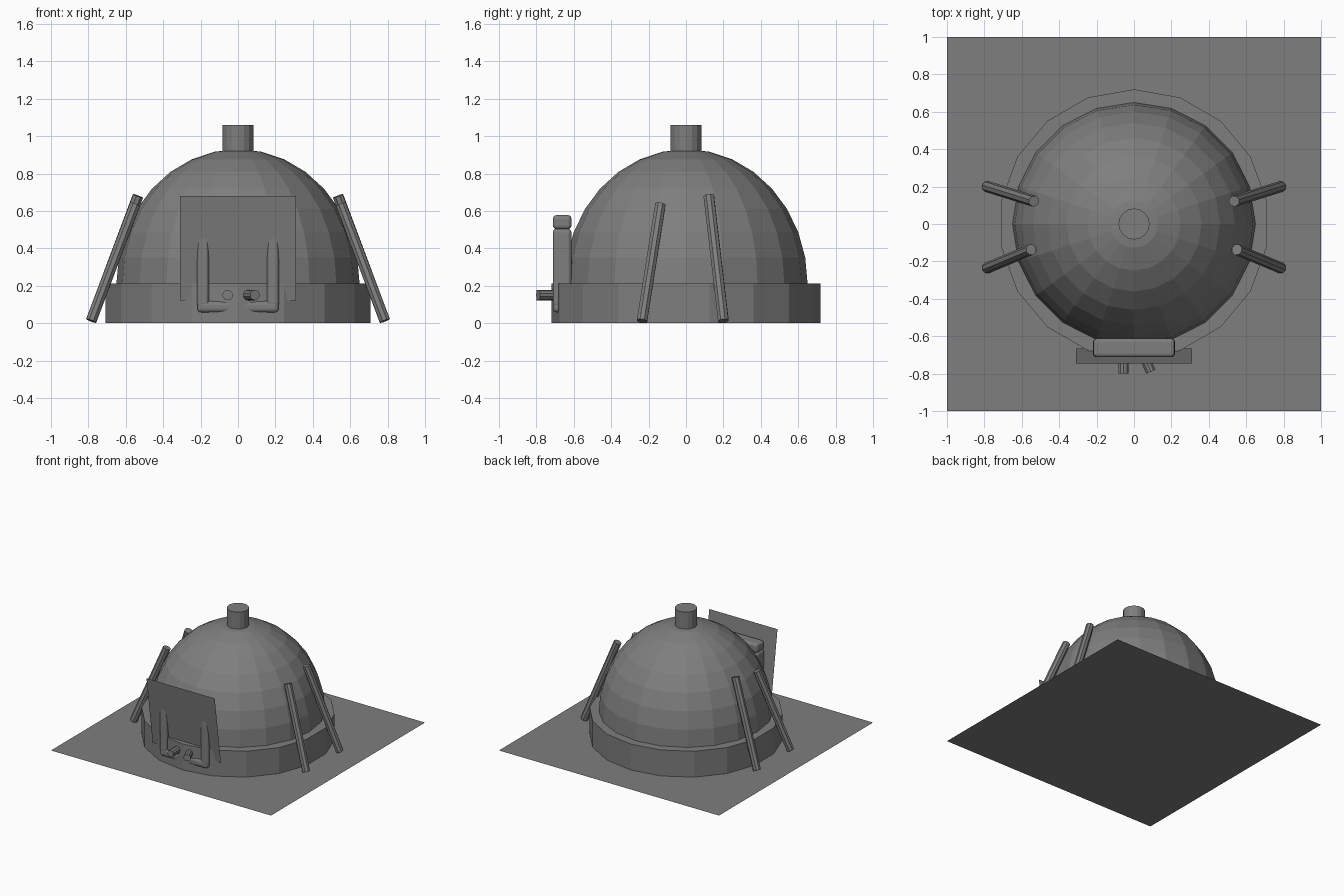
import bpy
import bmesh
from math import pi
from mathutils import Vector, Matrix

cube = bpy.data.objects.get("Cube")
if cube:
    bpy.data.objects.remove(cube, do_unlink=True)

grey = bpy.data.materials.new("plain_grey")
grey.use_nodes = True
grey.diffuse_color = (0.21, 0.21, 0.21, 1)
grey.node_tree.nodes["Principled BSDF"].inputs["Base Color"].default_value = grey.diffuse_color


def finish(name, bm):
    mesh = bpy.data.meshes.new(name)
    bm.to_mesh(mesh)
    bm.free()
    mesh.materials.append(grey)
    obj = bpy.data.objects.new(name, mesh)
    bpy.context.collection.objects.link(obj)
    return obj


def rod(name, start, end, radius, sides):
    """Closed cylinder running between two points."""
    start, end = Vector(start), Vector(end)
    axis = end - start
    turn = axis.to_track_quat("Z", "Y").to_matrix().to_4x4()
    bm = bmesh.new()
    bmesh.ops.create_cone(bm, cap_ends=True, segments=sides, radius1=radius,
                          radius2=radius, depth=axis.length,
                          matrix=Matrix.Translation((start + end) / 2) @ turn)
    return finish(name, bm)


def rounded_bar(name, centre, size, bevel=0.02):
    bm = bmesh.new()
    bmesh.ops.create_cube(bm, size=1, matrix=Matrix.Translation(centre)
                          @ Matrix.Diagonal((*size, 1)))
    obj = finish(name, bm)
    mod = obj.modifiers.new("rounding", "BEVEL")
    mod.width = bevel
    mod.segments = 3
    return obj


# Flat square the building stands on
bm = bmesh.new()
bmesh.ops.create_grid(bm, x_segments=1, y_segments=1, size=1)
finish("base_sheet", bm)

# Low round wall
wall = rod("round_wall", (0, 0, 0), (0, 0, 0.213), 0.72, 18)

# Dome: upper half of a faceted sphere, slightly stretched upward
bm = bmesh.new()
bmesh.ops.create_uvsphere(bm, u_segments=20, v_segments=16, radius=1,
                          matrix=Matrix.Rotation(pi / 2, 4, "Z"))
bmesh.ops.delete(bm, geom=[v for v in bm.verts if v.co.z < -0.01], context="VERTS")
bmesh.ops.transform(bm, verts=bm.verts,
                    matrix=Matrix.Translation((0, 0, 0.21)) @ Matrix.Diagonal((0.65, 0.65, 0.72, 1)))
finish("dome", bm)

# Chimney
rod("chimney", (0, 0, 0.85), (0, 0, 1.06), 0.083, 16)

# Leaning poles, a pair on each side
for side, label in ((1, "left"), (-1, "right")):
    rod(f"front_pole_{label}", (side * 0.785, -0.235, 0.012), (side * 0.55, -0.137, 0.635), 0.03, 8)
    rod(f"back_pole_{label}", (side * 0.785, 0.2, 0.012), (side * 0.535, 0.122, 0.68), 0.03, 8)

# Door sheet tilted forward at the top
bm = bmesh.new()
corners = [(-0.31, -0.665, 0.12), (0.31, -0.665, 0.12), (0.31, -0.745, 0.68), (-0.31, -0.745, 0.68)]
bm.faces.new([bm.verts.new(c) for c in corners])
finish("door_sheet", bm)

# Rounded door frame
rounded_bar("frame_top", (0, -0.662, 0.54), (0.435, 0.1, 0.075))
rounded_bar("frame_bottom", (0, -0.662, 0.088), (0.435, 0.1, 0.06))
for side, label in ((1, "left"), (-1, "right")):
    rounded_bar(f"frame_post_{label}", (side * 0.187, -0.662, 0.295), (0.065, 0.1, 0.42))

# Pegs at the foot of the door
rod("peg_right", (-0.055, -0.6, 0.15), (-0.055, -0.8, 0.15), 0.028, 10)
rod("peg_left", (0.02, -0.63, 0.15), (0.09, -0.79, 0.15), 0.028, 10)
